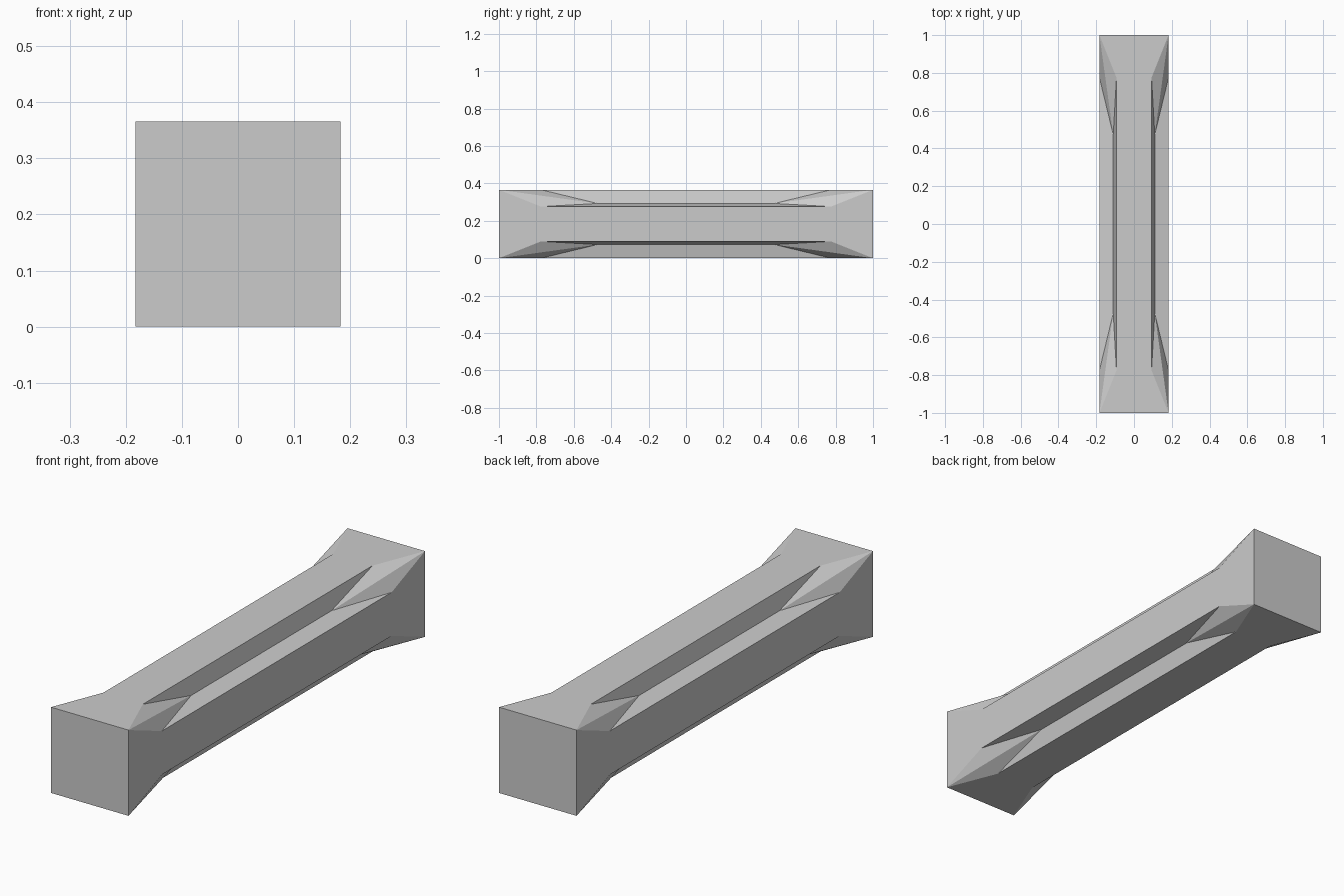
import bpy
import bmesh
from mathutils import Matrix, Vector

if "Cube" in bpy.data.objects:
    bpy.data.objects.remove(bpy.data.objects["Cube"], do_unlink=True)

HALF = 0.183     # half width of the square beam
LIP = 0.093      # where each notch meets the flat sides
GROOVE = 0.11    # bottom line of each notch
LIP_END = 0.775  # notch length along the flat sides
GROOVE_END = 0.473

# One plain grey finish
grey = bpy.data.materials.new("plain_grey")
grey.use_nodes = True
colour = (0.6, 0.6, 0.6, 1)
grey.diffuse_color = colour
grey.node_tree.nodes["Principled BSDF"].inputs["Base Color"].default_value = colour

bm = bmesh.new()
edges = []

# Points along each of the four long edges, listed front then back
for k in range(4):
    turn = Matrix.Rotation(k * 1.5707963, 3, "Y")

    def pair(x, y, z):
        return [bm.verts.new(turn @ Vector((x, s * y, z)) + Vector((0, 0, HALF)))
                for s in (-1, 1)]

    edges.append({
        "corner": pair(HALF, 1, HALF),
        "lip_a": pair(LIP, LIP_END, HALF),
        "lip_b": pair(HALF, LIP_END, LIP),
        "groove": pair(GROOVE, GROOVE_END, GROOVE),
    })

for k, edge in enumerate(edges):
    d, a, b, c = (edge[n] for n in ("corner", "lip_a", "lip_b", "groove"))
    # Notch walls and the pointed facets at their ends
    for lip in (a, b):
        bm.faces.new((lip[0], lip[1], c[1], c[0]))
        for end in (0, 1):
            bm.faces.new((d[end], lip[end], c[end]))
    # Flat long side between this edge and the next
    after = edges[(k + 1) % 4]
    e, f = after["corner"], after["lip_a"]
    bm.faces.new((d[0], b[0], b[1], d[1], e[1], f[1], f[0], e[0]))

# Square ends
for end in (0, 1):
    bm.faces.new([edge["corner"][end] for edge in edges])

bmesh.ops.recalc_face_normals(bm, faces=bm.faces)
mesh = bpy.data.meshes.new("notched_beam")
bm.to_mesh(mesh)
bm.free()
mesh.materials.append(grey)
beam = bpy.data.objects.new("notched_beam", mesh)
bpy.context.collection.objects.link(beam)
